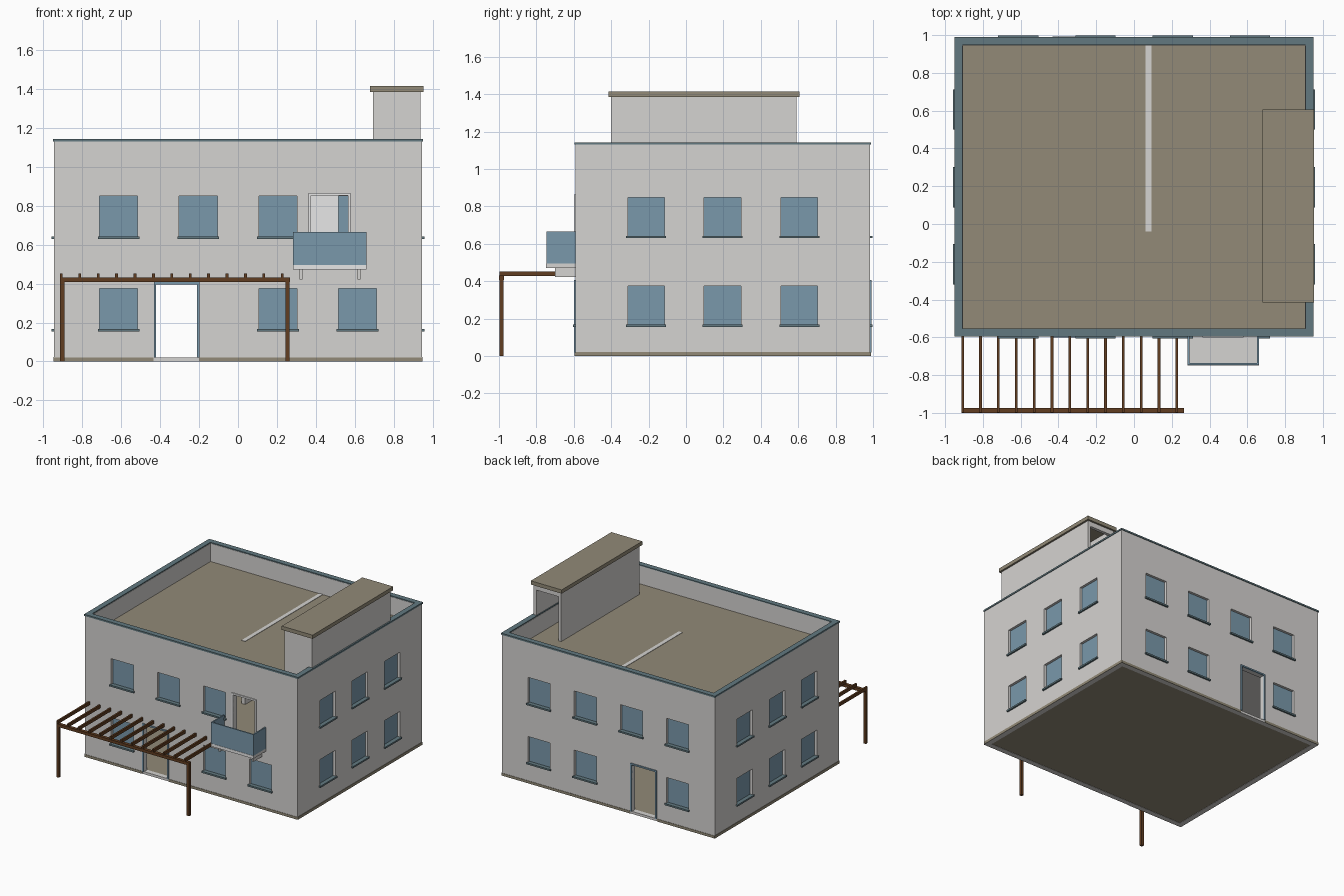
import bpy, bmesh

if "Cube" in bpy.data.objects:
    bpy.data.objects.remove(bpy.data.objects["Cube"])


def material(name, rgb):
    m = bpy.data.materials.new(name)
    m.use_nodes = True
    lin = [((c / 255 + 0.055) / 1.055) ** 2.4 for c in rgb] + [1]
    m.diffuse_color = lin
    m.node_tree.nodes["Principled BSDF"].inputs["Base Color"].default_value = lin
    return m


WALL = material("grey_render", (213, 211, 209))
ROOF = material("brown_floor", (146, 138, 119))
GLASS = material("blue_glass", (122, 153, 171))
TRIM = material("slate_trim", (98, 121, 128))
WOOD = material("dark_wood", (97, 61, 33))
WHITE = material("white_paint", (255, 255, 255))


def boxes(name, mat, bounds):
    """One object made of boxes given as (x0, x1, y0, y1, z0, z1)."""
    bm = bmesh.new()
    for x0, x1, y0, y1, z0, z1 in bounds:
        vs = bmesh.ops.create_cube(bm, size=1)["verts"]
        for v in vs:
            v.co.x = x1 if v.co.x > 0 else x0
            v.co.y = y1 if v.co.y > 0 else y0
            v.co.z = z1 if v.co.z > 0 else z0
    me = bpy.data.meshes.new(name)
    bm.to_mesh(me)
    bm.free()
    me.materials.append(mat)
    ob = bpy.data.objects.new(name, me)
    bpy.context.scene.collection.objects.link(ob)
    return ob


# Main dimensions
X, Y0, Y1, TOP, T = 0.945, -0.592, 0.985, 1.135, 0.04
ROOF_Z = 0.99


def on_wall(side, c, half, z0, z1, d0, d1):
    """Box on a wall; d is the distance outward from the wall face."""
    a, b = c - half, c + half
    if side == "front":
        return (a, b, Y0 - d1, Y0 - d0, z0, z1)
    if side == "back":
        return (a, b, Y1 + d0, Y1 + d1, z0, z1)
    if side == "right":
        return (X + d0, X + d1, a, b, z0, z1)
    return (-X - d1, -X - d0, a, b, z0, z1)


def ring(x, y0, y1, t, z0, z1):
    return [(-x, x, y0, y0 + t, z0, z1), (-x, x, y1 - t, y1, z0, z1),
            (-x, -x + t, y0 + t, y1 - t, z0, z1), (x - t, x, y0 + t, y1 - t, z0, z1)]


# Window and door positions per floor
LOW, HIGH, W, H = 0.165, 0.64, 0.098, 0.209
ENDS = [-0.213, 0.195, 0.606]
ROWS = [("front", LOW, [-0.613, 0.205, 0.614]), ("front", HIGH, [-0.613, -0.204, 0.205]),
        ("back", LOW, [-0.613, 0.205, 0.614]), ("back", HIGH, [-0.613, -0.204, 0.205, 0.614]),
        ("left", LOW, ENDS), ("left", HIGH, ENDS), ("right", LOW, ENDS), ("right", HIGH, ENDS)]
WINDOWS = [(s, c, z) for s, z, cs in ROWS for c in cs]
DOOR_X, BALCONY_X = -0.315, 0.471
DOORS = [("front", DOOR_X, 0.105, 0.02, 0.395), ("back", DOOR_X, 0.105, 0.02, 0.395),
         ("front", BALCONY_X, 0.095, 0.485, 0.855)]

# Walls with cut openings
walls = boxes("walls", WALL, [(-X, X, Y0, Y1, 0, TOP)])
cavity = boxes("cavity_cutter", WALL, [(-X + T, X - T, Y0 + T, Y1 - T, -0.2, 1.4)])
holes = [on_wall(s, c, W, z, z + H, -0.1, 0.1) for s, c, z in WINDOWS]
holes += [on_wall(s, c, half, z, z1, -0.1, 0.1) for s, c, half, z, z1 in DOORS]
openings = boxes("opening_cutter", WALL, holes)
for cutter in (cavity, openings):
    mod = walls.modifiers.new("cut", "BOOLEAN")
    mod.operation, mod.solver, mod.object = "DIFFERENCE", "EXACT", cutter
    cutter.hide_render = True
    cutter.hide_set(True)

# Glazing and sills
boxes("window_glass", GLASS, [on_wall(s, c, W, z, z + H, -0.03, -0.02) for s, c, z in WINDOWS])
boxes("window_sills", TRIM, [on_wall(s, c, 0.107, z - 0.01, z + 0.003, -0.02, 0.013) for s, c, z in WINDOWS])


# Door frames
def frame(side, c, half, z0, z1, w):
    return [on_wall(side, c - half + w / 2, w / 2, z0, z1, -0.004, 0.008),
            on_wall(side, c + half - w / 2, w / 2, z0, z1, -0.004, 0.008),
            on_wall(side, c, half - w, z1 - w, z1, -0.004, 0.008)]


boxes("entrance_frames", GLASS, frame("front", DOOR_X, 0.117, 0.02, 0.407, 0.012)
      + frame("back", DOOR_X, 0.117, 0.02, 0.407, 0.012))
boxes("balcony_door_frame", WHITE, frame("front", BALCONY_X, 0.108, 0.485, 0.865, 0.013))

# Floors, ceilings, roof deck and inner walls
inner = (-X + T, X - T, Y0 + T, Y1 - T)
boxes("floors", ROOF, [inner + (0.002, 0.02), inner + (0.475, 0.485)])
boxes("ceilings", WALL, [inner + (0.45, 0.475), inner + (ROOF_Z - 0.03, ROOF_Z - 0.01)])
boxes("roof_deck", ROOF, [inner + (ROOF_Z - 0.01, ROOF_Z)])
boxes("partition_wall", WALL, [(0.06, 0.092, -0.04, Y1 - T, 0.485, ROOF_Z + 0.003)])
boxes("inner_plaster", WHITE, [(0.315, 0.515, Y1 - T - 0.005, Y1 - T, 0.485, 0.96)])

# Plinth strips, broken at the doors
plinth = []
for side in ("front", "back"):
    plinth += [on_wall(side, -0.69, 0.255, 0, 0.02, 0, 0.003), on_wall(side, 0.373, 0.572, 0, 0.02, 0, 0.003)]
for side in ("left", "right"):
    plinth.append(on_wall(side, (Y0 + Y1) / 2, (Y1 - Y0) / 2, 0, 0.022, 0, 0.003))
boxes("plinth", ROOF, plinth)

# Parapet coping
boxes("parapet_coping", TRIM, ring(X + 0.005, Y0 - 0.003, Y1 + 0.005, 0.043, TOP - 0.005, TOP + 0.008))

# Stair housing on the roof, open at the back
hx0, hx1, hy0, hy1, hz, w = 0.694, 0.938, -0.4, 0.592, 1.385, 0.025
boxes("stair_housing", WALL, [
    (hx0, hx1, hy0, hy0 + w, ROOF_Z, hz), (hx0, hx0 + w, hy0 + w, hy1, ROOF_Z, hz),
    (hx1 - w, hx1, hy0 + w, hy1, ROOF_Z, hz), (hx0 + w, hx1 - w, hy1 - w, hy1, hz - 0.04, hz)])
boxes("stair_housing_roof", ROOF, [(hx0 - 0.015, hx1 + 0.015, hy0 - 0.015, hy1 + 0.015, hz, hz + 0.03)])

# Balcony
bx0, bx1, by = 0.283, 0.661, -0.747
boxes("balcony_slab", WALL, [(bx0, bx1, by, Y0, 0.472, 0.495)])
boxes("balcony_slab_edge", WHITE, [(bx0, bx1, by - 0.002, by, 0.472, 0.495)])
boxes("balcony_brackets", WALL, [(x - 0.008, x + 0.008, -0.7, Y0, 0.422, 0.472) for x in (0.323, 0.621)])
boxes("balcony_panels", GLASS, [
    (bx0, bx1, by, by + 0.01, 0.495, 0.665), (bx0, bx0 + 0.01, by + 0.01, Y0, 0.495, 0.665),
    (bx1 - 0.01, bx1, by + 0.01, Y0, 0.495, 0.665)])

# Pergola
boxes("pergola_posts", WOOD, [(x - 0.011, x + 0.011, -0.998, -0.976, 0, 0.41) for x in (-0.903, 0.254)])
boxes("pergola_beam", WOOD, [(-0.913, 0.266, -1.0, -0.974, 0.407, 0.43)])
boxes("pergola_rafters", WOOD, [(x - 0.007, x + 0.007, -0.998, Y0, 0.428, 0.453)
                                for x in (-0.907 + i * 0.0945 for i in range(13))])
